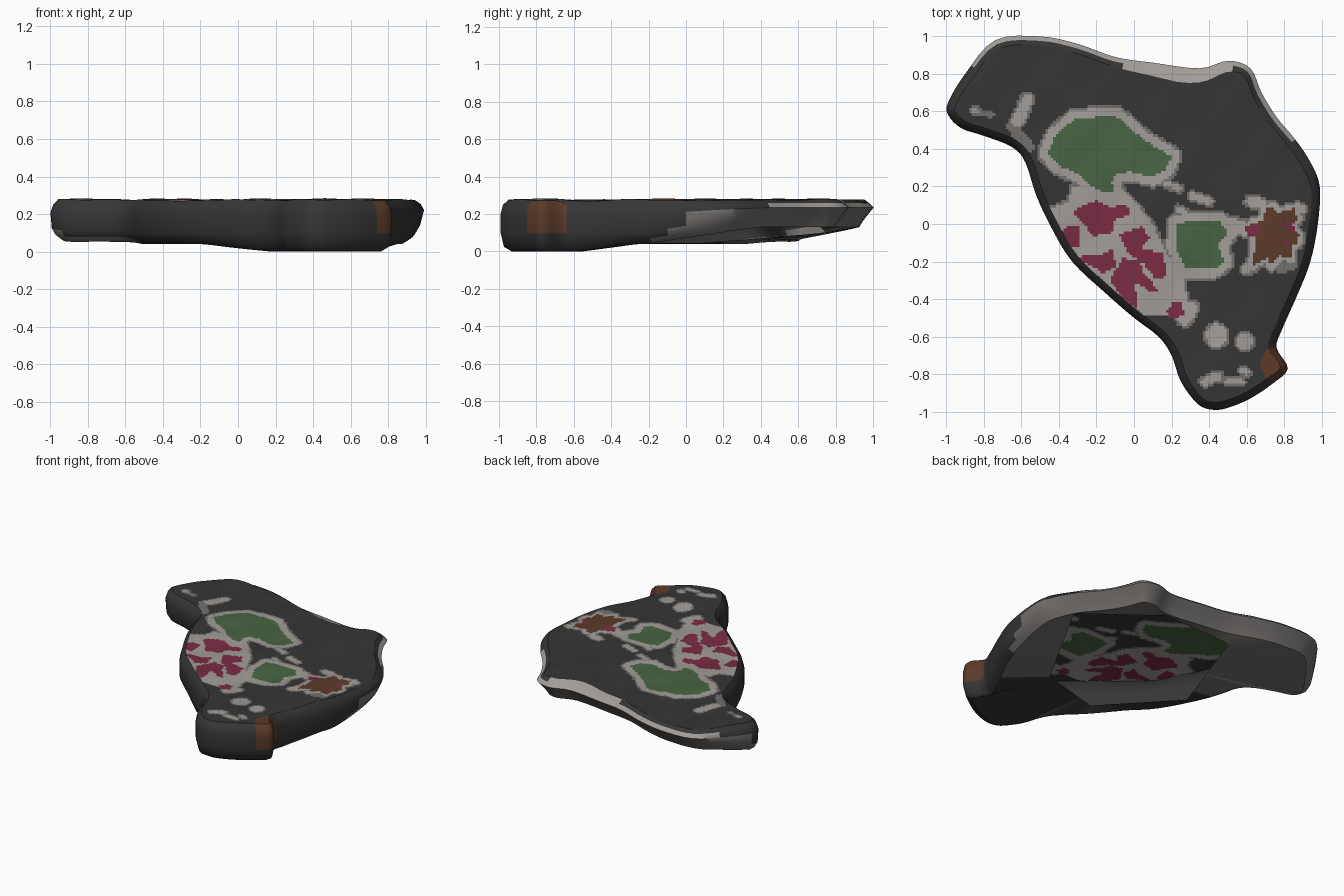
import bpy, bmesh, math
from mathutils import Vector

if "Cube" in bpy.data.objects:
    bpy.data.objects.remove(bpy.data.objects["Cube"])

# ---- colours
COLS = [("charcoal", (.036, .036, .036)), ("pale_grey", (.36, .335, .315)), ("mid_grey", (.17, .16, .152)),
        ("moss_green", (.064, .13, .054)), ("crimson", (.2, .024, .058)), ("rust_brown", (.105, .043, .022))]
MATS = []
for n, c in COLS:
    m = bpy.data.materials.new(n)
    m.diffuse_color = (*c, 1)
    m.use_nodes = True
    m.node_tree.nodes["Principled BSDF"].inputs["Base Color"].default_value = m.diffuse_color
    MATS.append(m)
DARK, PALE, MID, GREEN, RED, BROWN = range(6)
CELL = .014

# ---- slab outline, smoothed
OUT = [(-.74, .98), (-.5, 1.0), (-.3, .96), (-.1, .89), (.1, .86), (.35, .83), (.5, .87), (.62, .83),
       (.68, .7), (.76, .57), (.86, .45), (.94, .33), (.99, .2), (.98, 0), (.94, -.2), (.87, -.38),
       (.79, -.56), (.76, -.66), (.82, -.77), (.74, -.85), (.62, -.93), (.5, -.98), (.42, -.99),
       (.34, -.96), (.25, -.84), (.2, -.7), (.13, -.6), (0, -.5), (-.15, -.37), (-.33, -.2), (-.44, -.02),
       (-.52, .15), (-.58, .33), (-.65, .41), (-.8, .47), (-.92, .51), (-.99, .58), (-.99, .65), (-.9, .8)]
P = [Vector(p) for p in reversed(OUT)]          # counter-clockwise
N, loop = len(P), []
for i in range(N):
    a, b, c, d = (P[(i + j - 1) % N] for j in range(4))
    for s in range(4):
        t = s / 4
        loop.append(.5 * (2 * b + (c - a) * t + (2 * a - 5 * b + 4 * c - d) * t * t
                          + (3 * b - a - 3 * c + d) * t ** 3))
M = len(loop)


def clamp(v):
    return max(0, min(1, v))


def lerp(a, b, t):
    return a + (b - a) * t


def bump(x, y):
    return .006 * math.sin(7 * x + 2 * y) * math.cos(6 * y - 3 * x) + .004 * math.sin(17 * x) * math.sin(15 * y)


# how far each outline point belongs to the broken, undercut back edge
K = [clamp((p.y + .35 * p.x - .1) / .65) for p in loop]


def inward(i):
    t = loop[(i + 5) % M] - loop[(i - 5) % M]
    return Vector((-t.y, t.x)).normalized()


def ring(inset, z):
    pts = []
    for i, p in enumerate(loop):
        q = p + inward(i) * inset(K[i], p)
        pts.append(Vector((q.x, q.y, z(K[i], p))))
    return pts


def foot(p):                                     # underside height at the front
    return lerp(.04, .0, clamp((-p.y - .3) / .3))


def chip(p):                                     # wide bevel chipped off the back edge
    return .035 * clamp(1 - abs(p.x - .25) / .35) if p.y > .6 else 0


RINGS = [
    ring(lambda k, p: .04 + .01 * k + chip(p), lambda k, p: .275),
    ring(lambda k, p: .012 + .012 * k, lambda k, p: lerp(.248, .258, k)),
    ring(lambda k, p: 0, lambda k, p: lerp(.2, .235, k)),
    ring(lambda k, p: .03 * k, lambda k, p: lerp(.1, .2, k)),
    ring(lambda k, p: .018 + .04 * k, lambda k, p: lerp(foot(p) + .025, .165, k)),
    ring(lambda k, p: .06 + .02 * k, lambda k, p: lerp(foot(p), .13, k))]
for v in RINGS[0]:
    v.z += bump(v.x, v.y)


def finish(bm, name, angle=50):
    me = bpy.data.meshes.new(name)
    bm.to_mesh(me)
    bm.free()
    ob = bpy.data.objects.new(name, me)
    bpy.context.collection.objects.link(ob)
    for m in MATS:
        me.materials.append(m)
    bpy.ops.object.select_all(action='DESELECT')
    ob.select_set(True)
    bpy.context.view_layer.objects.active = ob
    bpy.ops.object.shade_smooth_by_angle(angle=math.radians(angle))


def skin(name, rings, rule, angle):
    bm = bmesh.new()
    vs = [[bm.verts.new(p) for p in r] for r in rings]
    for r in range(len(rings) - 1):
        for i in range(M):
            j = (i + 1) % M
            f = bm.faces.new((vs[r][i], vs[r + 1][i], vs[r + 1][j], vs[r][j]))
            f.material_index = rule(r, K[i], f.calc_center_median())
    bmesh.ops.remove_doubles(bm, verts=bm.verts, dist=.0005)
    finish(bm, name, angle)


# ---- side wall
def knob(x, y):                                  # brown knob on the front right corner
    return math.hypot(x - .78, y + .745) < .105


def wall_colour(r, k, c):
    if knob(c.x, c.y) and c.z > .08:
        return BROWN
    if r == 0:
        return PALE if c.y > .6 and -.05 < c.x < .52 else DARK
    if r == 1:
        return PALE if k > .75 and c.x < .85 else DARK
    return MID if k > (.35, .15, .02)[r - 2] else DARK


skin("side_wall", RINGS, wall_colour, 60)

# ---- underside: a lip from the wall to a six-sided opening
HEX = [Vector(p) for p in ((.05, -.39, .045), (-.39, .08, .045), (-.19, .75, .1),
                           (.3, .69, .16), (.82, .36, .13), (.5, -.27, .045))]


def nearest(p):
    best = None
    for a, b in zip(HEX, HEX[1:] + HEX[:1]):
        d = (b - a).xy
        q = a.lerp(b, clamp((p - a).xy.dot(d) / d.dot(d)))
        if best is None or (q - p).xy.length < (best - p).xy.length:
            best = q
    return best


def lip_colour(r, k, c):
    return MID if k > .02 or (c.x < -.3 and c.y > .2) or (c.x > .55 and c.y > -.35) else DARK


skin("underside_lip", [RINGS[5], [nearest(p) for p in RINGS[5]]], lip_colour, 30)

# ---- mineral patches on the top: (colour, pale border width, outline)
PATCHES = [
    (GREEN, .045, [(-.46, .38), (-.42, .47), (-.32, .56), (-.1, .58), (-.04, .53), (.05, .45), (.2, .36),
                   (.17, .29), (.1, .25), (-.02, .28), (-.1, .26), (-.12, .22), (-.1, .17), (-.2, .18),
                   (-.3, .27), (-.4, .31)]),
    (GREEN, .045, [(.23, 0), (.3, .02), (.46, .01), (.5, -.05), (.45, -.11), (.48, -.2), (.43, -.24),
                   (.28, -.24), (.22, -.12)]),
    (BROWN, .024, [(.62, 0), (.69, .02), (.7, .08), (.74, .09), (.77, .06), (.85, .08), (.87, .03),
                   (.84, -.02), (.88, -.06), (.87, -.1), (.84, -.12), (.84, -.18), (.78, -.17),
                   (.73, -.22), (.71, -.18), (.63, -.22), (.65, -.08)]),
    (PALE, 0, [(-.42, 0), (-.45, .08), (-.35, .12), (-.33, .2), (-.05, .17), (.02, .1), (.1, 0), (.17, -.15),
               (.27, -.27), (.28, -.42), (.2, -.48), (.05, -.48), (-.1, -.36), (-.28, -.2)])]
REDS = [
    [(-.32, .07), (-.2, .12), (-.13, .08), (-.04, .1), (-.03, .05), (-.12, .02), (-.12, -.04), (-.22, -.06), (-.26, 0)],
    [(-.39, -.05), (-.35, -.02), (-.29, -.02), (-.3, -.12), (-.37, -.12)],
    [(-.3, -.18), (-.17, -.17), (-.12, -.14), (-.1, -.22), (-.17, -.26), (-.2, -.23)],
    [(-.07, -.06), (.04, -.02), (.08, -.08), (.02, -.13), (.15, -.16), (.17, -.27), (.12, -.29), (.05, -.2), (-.02, -.16)],
    [(-.06, -.19), (.02, -.2), (.05, -.27), (.13, -.36), (.08, -.35), (0, -.3), (.01, -.44), (-.05, -.4), (-.12, -.3)],
    [(.18, -.47), (.21, -.42), (.25, -.43), (.26, -.48), (.2, -.5)],
    [(.6, -.02), (.66, 0), (.67, -.05), (.61, -.06)], [(.81, -.02), (.83, .02), (.85, -.03)],
    [(.8, -.09), (.82, -.08), (.82, -.11)]]
# pale streaks and spots: x1, y1, x2, y2, radius
STREAKS = [(-.62, .55, -.57, .66, .03), (.44, -.59, .44, -.6, .055), (.59, -.62, .59, -.63, .04),
           (.27, -.5, .3, -.45, .04), (.38, -.84, .45, -.81, .022), (.5, -.84, .57, -.84, .015),
           (.58, -.78, .6, -.79, .015), (.17, .215, .24, .19, .014), (.31, .15, .4, .12, .018),
           (-.85, .605, -.84, .6, .015), (.52, .0, .6, -.03, .035), (.24, .08, .3, .04, .015),
           (.62, .12, .68, .11, .025), (.87, .09, .9, .08, .02), (.6, -.24, .64, -.22, .025)]
GREYS = [(-.65, .52, -.56, .41, .03), (-.8, .59, -.76, .585, .018), (.78, -.24, .85, -.22, .025)]


def seg_dist(x, y, a, b):
    dx, dy = b[0] - a[0], b[1] - a[1]
    t = clamp(((x - a[0]) * dx + (y - a[1]) * dy) / (dx * dx + dy * dy))
    return math.hypot(x - a[0] - t * dx, y - a[1] - t * dy)


def poly_dist(x, y, poly):                       # 0 when inside
    inside, best = False, 9
    for a, b in zip(poly, poly[1:] + poly[:1]):
        if (a[1] > y) != (b[1] > y) and x < a[0] + (y - a[1]) * (b[0] - a[0]) / (b[1] - a[1]):
            inside = not inside
        best = min(best, seg_dist(x, y, a, b))
    return 0 if inside else best


def top_colour(x, y):
    if knob(x, y):
        return BROWN
    if -.55 < y < .15 and any(poly_dist(x, y, r) < .006 for r in REDS):
        return RED
    gap = 9
    for col, border, poly in PATCHES:
        d = poly_dist(x, y, poly)
        if d == 0 and col != PALE:
            return col
        gap = min(gap, d - border)
    gap = min([gap] + [seg_dist(x, y, s[:2], s[2:4]) - s[4] for s in STREAKS])
    if gap <= 0:
        return PALE
    if gap < .014 or any(seg_dist(x, y, s[:2], s[2:4]) < s[4] for s in GREYS):
        return MID
    return DARK


# ---- top face: outline cut into a fine grid, each cell coloured by its patch
bm = bmesh.new()
bm.faces.new([bm.verts.new((p.x, p.y, 0)) for p in RINGS[0]])
bm.normal_update()
bmesh.ops.triangulate(bm, faces=bm.faces[:], ngon_method='EAR_CLIP')
for axis in ((1, 0, 0), (0, 1, 0)):
    for i in range(-70, 71):
        bmesh.ops.bisect_plane(bm, geom=bm.verts[:] + bm.edges[:] + bm.faces[:], dist=1e-5,
                               plane_co=Vector(axis) * (i * CELL + .003), plane_no=axis)
bm.normal_update()
seen = {}
for f in bm.faces:
    c = f.calc_center_median()
    key = tuple(math.floor((v - .003) / CELL) for v in c.xy)
    if key not in seen:
        seen[key] = top_colour(*((k + .5) * CELL + .003 for k in key))
    f.material_index = seen[key]
    if f.normal.z < 0:
        f.normal_flip()
for v in bm.verts:
    v.co.z = .275 + bump(v.co.x, v.co.y)
finish(bm, "top_face")
